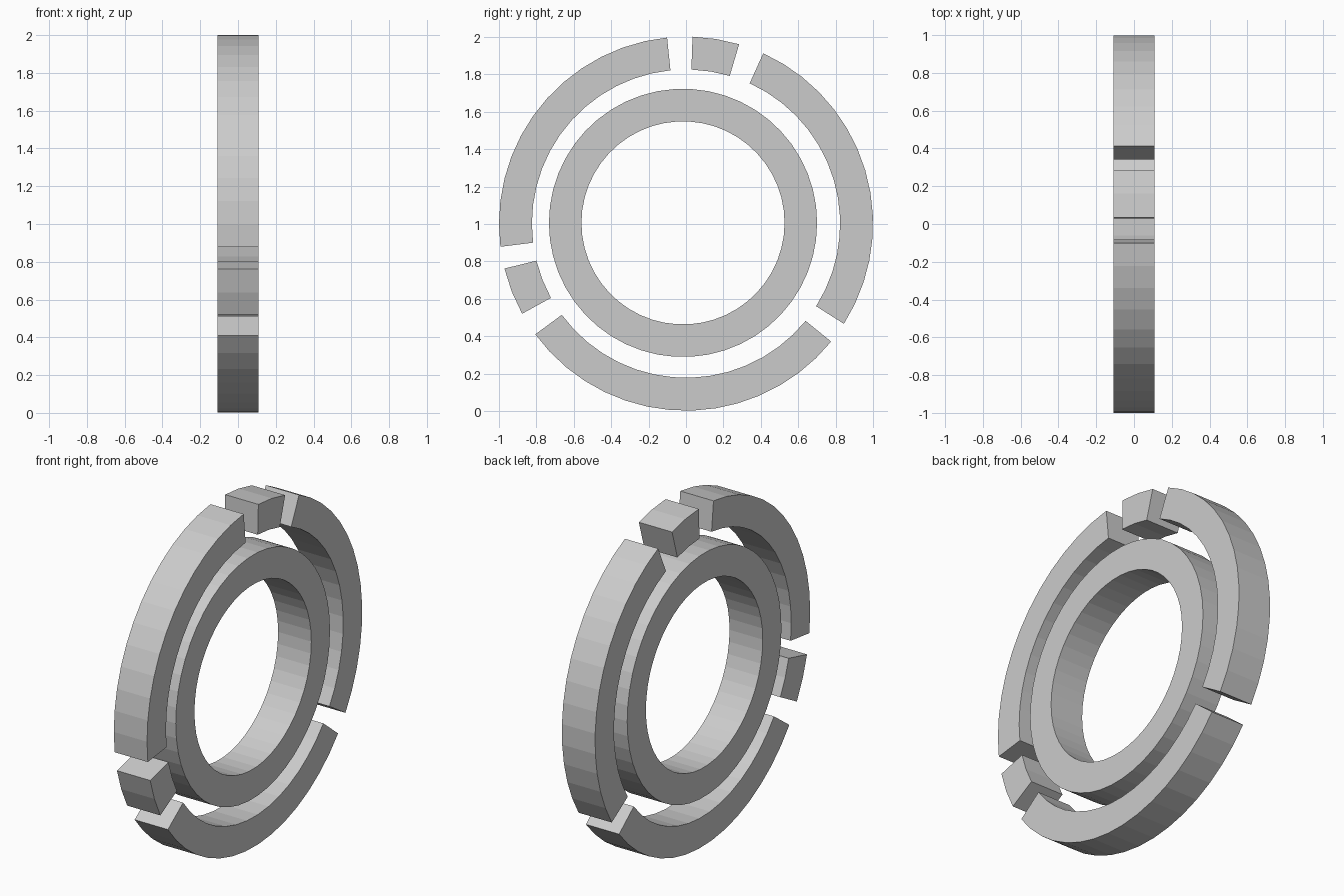
import bpy, bmesh
from math import radians, cos, sin, ceil

if "Cube" in bpy.data.objects:
    bpy.data.objects.remove(bpy.data.objects["Cube"])

HALF = 0.108  # half thickness along x
STEP = 7.2    # facet angle in degrees


def ring(name, cy, cz, r_in, r_out, a0=0.0, a1=360.0):
    """Flat-faced ring or ring segment in the yz plane."""
    closed = a1 - a0 >= 360
    n = max(2, ceil((a1 - a0) / STEP - 0.2))
    bm = bmesh.new()
    loops = []
    for i in range(n if closed else n + 1):
        a = radians(a0 + (a1 - a0) * i / n)
        section = [(-HALF, r_in), (HALF, r_in), (HALF, r_out), (-HALF, r_out)]
        loops.append([bm.verts.new((x, cy + r * cos(a), cz + r * sin(a)))
                      for x, r in section])
    for i in range(n):
        p, q = loops[i], loops[(i + 1) % len(loops)]
        for j in range(4):
            k = (j + 1) % 4
            bm.faces.new((p[j], p[k], q[k], q[j]))
    if not closed:
        bm.faces.new(loops[0])
        bm.faces.new(loops[-1])
    bmesh.ops.recalc_face_normals(bm, faces=bm.faces)
    mesh = bpy.data.meshes.new(name)
    bm.to_mesh(mesh)
    bm.free()
    obj = bpy.data.objects.new(name, mesh)
    bpy.context.collection.objects.link(obj)


# Slightly off-centre inner ring
ring("inner_ring", -0.016, 1.006, 0.543, 0.717)

# Broken outer ring: three long arcs and two short blocks
segments = {
    "right_arc": (-32.4, 65.6),
    "top_block": (73.5, 88.0),
    "left_arc": (95.8, 187.1),
    "left_block": (193.9, 208.8),
    "bottom_arc": (216.3, 320.9),
}
for name, (a0, a1) in segments.items():
    ring(name, 0, 1.002, 0.824, 1.0, a0, a1)
